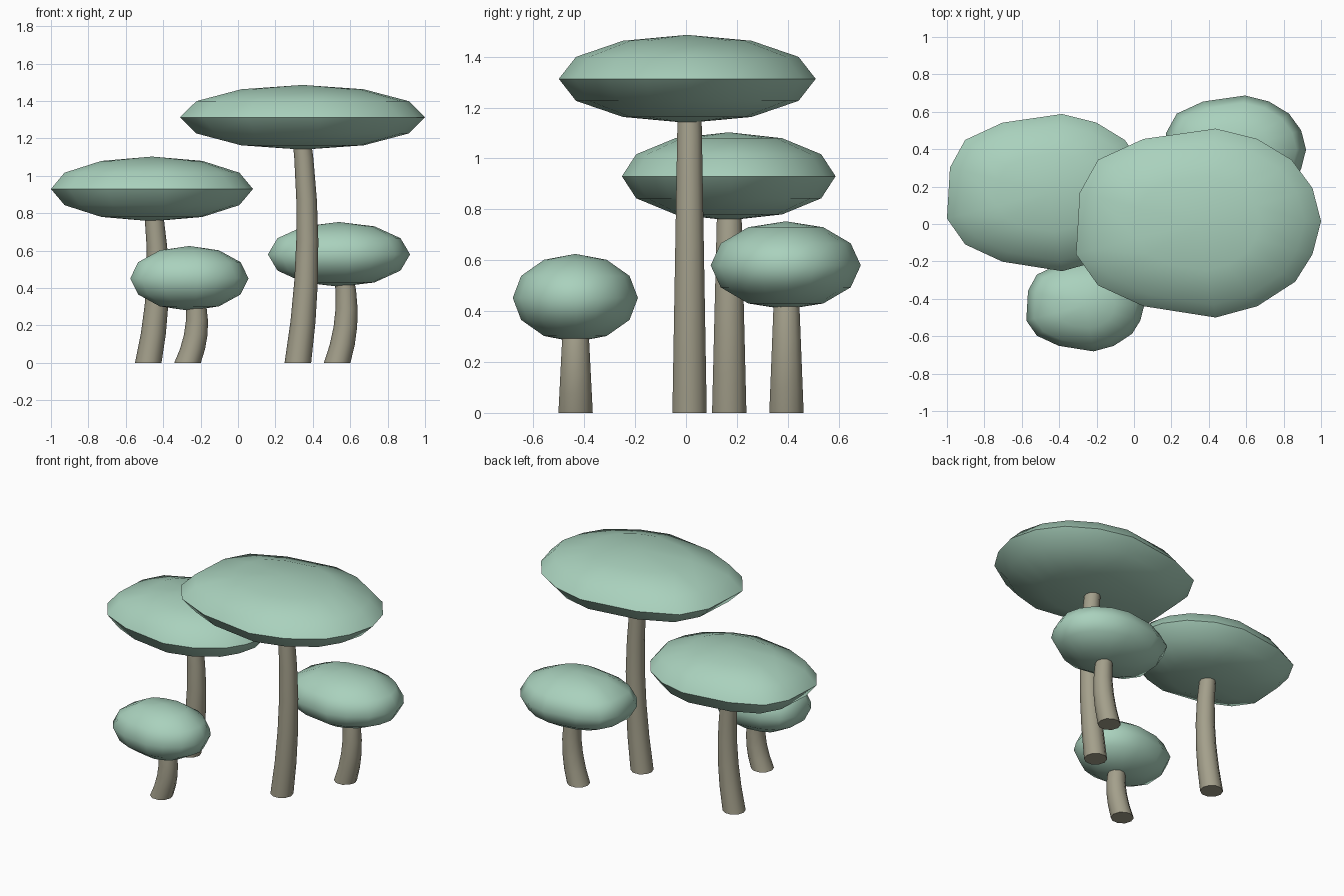
import bpy, bmesh
from math import sin, cos, pi, radians

if "Cube" in bpy.data.objects:
    bpy.data.objects.remove(bpy.data.objects["Cube"])


def material(name, rgb):
    m = bpy.data.materials.new(name)
    m.diffuse_color = (*rgb, 1)
    m.use_nodes = True
    m.node_tree.nodes["Principled BSDF"].inputs["Base Color"].default_value = m.diffuse_color
    return m


CAP_MAT = material("cap_green", (0.40, 0.64, 0.51))
STEM_MAT = material("stem_tan", (0.37, 0.35, 0.26))


def loft(name, rings, mat, start=None, end=None):
    """Skin a stack of rings; ends close with a pole point or a flat face."""
    bm = bmesh.new()
    loops = [[bm.verts.new(p) for p in r] for r in rings]
    n = len(loops[0])
    for a, b in zip(loops, loops[1:]):
        for i in range(n):
            j = (i + 1) % n
            bm.faces.new((a[i], a[j], b[j], b[i]))
    for loop, pole in ((loops[0], start), (loops[-1], end)):
        if pole is None:
            bm.faces.new(loop)
        else:
            v = bm.verts.new(pole)
            for i in range(n):
                bm.faces.new((loop[i], loop[(i + 1) % n], v))
    bmesh.ops.recalc_face_normals(bm, faces=bm.faces)
    me = bpy.data.meshes.new(name)
    bm.to_mesh(me)
    bm.free()
    ob = bpy.data.objects.new(name, me)
    bpy.context.collection.objects.link(ob)
    me.materials.append(mat)
    bpy.context.view_layer.objects.active = ob
    ob.select_set(True)
    bpy.ops.object.shade_smooth_by_angle(angle=radians(60))
    ob.select_set(False)


# Shared lopsided rim outline of every cap, in unit size
RIM = [(1, .02), (.93, .37), (.76, .67), (.48, .89), (.14, 1), (-.45, .89),
       (-.82, .67), (-.97, .32), (-1, -.33), (-.82, -.66), (-.45, -.88),
       (.14, -1), (.48, -.88), (.79, -.62), (.93, -.33)]
HALF = 0.173


# Flattened round cap: five latitude rings and two poles
def cap(name, x, y, z, rx, ry):
    rings = []
    for lat in (-60, -30, 0, 30, 60):
        c, s = cos(radians(lat)), sin(radians(lat))
        rings.append([(x + u * rx * c, y + v * ry * c, z + HALF * s) for u, v in RIM])
    loft(name, rings, CAP_MAT, (x, y, z - HALF), (x, y, z + HALF))


# Bowed, tapering stem that ends inside its cap
def stem(name, x, y, height, sides=10, steps=6):
    rings = []
    for k in range(steps + 1):
        t = k / steps
        cx = x + 0.195 * t - 0.188 * t * t
        r = 0.071 - 0.024 * t
        rings.append([(cx + r * cos(2 * pi * i / sides),
                       y + r * sin(2 * pi * i / sides), height * t)
                      for i in range(sides)])
    loft(name, rings, STEM_MAT)


# name, cap centre, cap radii, stem base
MUSHROOMS = [
    ("tall", (.345, .005, 1.313), (.655, .505), (.32, .014)),
    ("left", (-.46, .168, .93), (.54, .42), (-.48, .17)),
    ("right", (.54, .392, .58), (.38, .295), (.53, .395)),
    ("small", (-.26, -.435, .452), (.316, .246), (-.27, -.434)),
]
for name, c, r, base in MUSHROOMS:
    stem(name + "_stem", *base, c[2])
    cap(name + "_cap", *c, *r)
